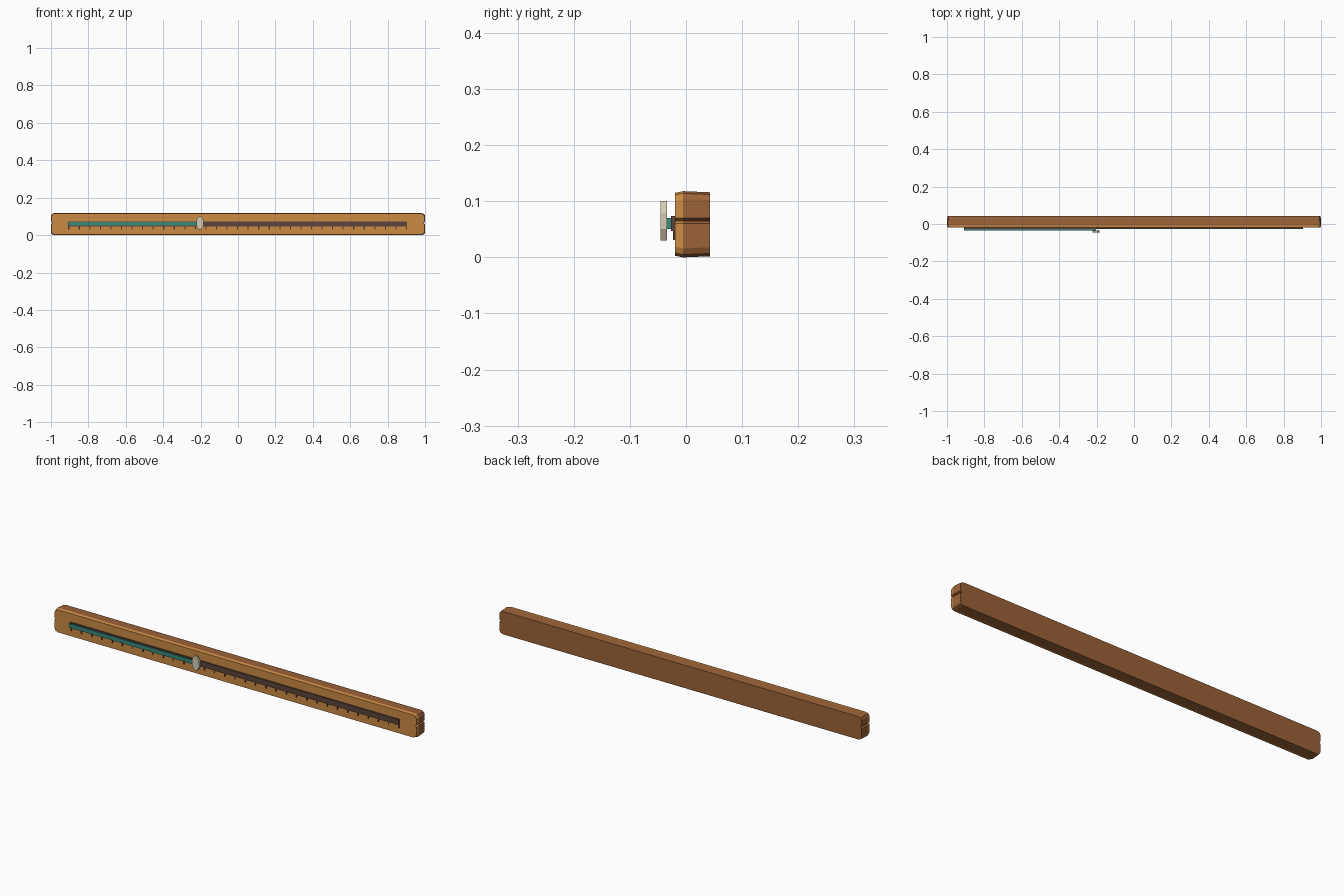
import bpy, bmesh
from math import cos, sin, pi

cube = bpy.data.objects.get("Cube")
if cube:
    bpy.data.objects.remove(cube, do_unlink=True)


def material(name, rgb):
    """Flat colour from 0-255 screen values."""
    linear = [((c / 255 + 0.055) / 1.055) ** 2.4 for c in rgb] + [1]
    m = bpy.data.materials.new(name)
    m.use_nodes = True
    m.diffuse_color = linear
    m.node_tree.nodes["Principled BSDF"].inputs["Base Color"].default_value = linear
    return m


BROWN = material("brown wood", (156, 99, 56))
GOLD = material("golden wood", (204, 139, 68))
DARK = material("dark groove", (92, 68, 58))
TICK = material("tick brown", (82, 58, 46))
TEAL = material("teal", (58, 140, 124))
BONE = material("pale bone", (212, 203, 176))


def loft(name, sections, *mats):
    """Join (y, outline) sections, front to back, and close both ends."""
    bm = bmesh.new()
    rings = [[bm.verts.new((x, y, z)) for x, z in pts] for y, pts in sections]
    n = len(rings[0])
    for a, b in zip(rings, rings[1:]):
        for i in range(n):
            j = (i + 1) % n
            bm.faces.new((a[i], a[j], b[j], b[i]))
    bm.faces.new(rings[0])
    bm.faces.new(rings[-1][::-1])
    bmesh.ops.recalc_face_normals(bm, faces=bm.faces)
    mesh = bpy.data.meshes.new(name)
    bm.to_mesh(mesh)
    bm.free()
    obj = bpy.data.objects.new(name, mesh)
    bpy.context.collection.objects.link(obj)
    for m in mats:
        mesh.materials.append(m)
    return obj


def box(name, x0, x1, y0, y1, z0, z1, mat):
    pts = [(x0, z0), (x1, z0), (x1, z1), (x0, z1)]
    return loft(name, [(y0, pts), (y1, pts)], mat)


def plank_outline(inset):
    """Long plank with clipped corners and a V notch in each end."""
    w, lo, hi = 1 - inset, inset, 0.118 - inset
    right = [(w - 0.018, lo), (w - 0.005, lo + 0.005), (w, lo + 0.016),
             (w, 0.060), (w - 0.010, 0.065), (w, 0.070),
             (w, hi - 0.014), (w - 0.006, hi - 0.004), (w - 0.018, hi)]
    return right + [(-x, z) for x, z in reversed(right)]


# Wooden body: golden front and front bevel, brown sides and back
body = loft("wooden_body", [(-0.020, plank_outline(0.003)),
                            (-0.005, plank_outline(0)),
                            (0.043, plank_outline(0.002))], BROWN, GOLD)
for face in body.data.polygons:
    face.material_index = int(face.center.y < -0.004)

# Groove strip and the teal filled part
LEFT, RIGHT, KNOB = -0.908, 0.904, -0.203
box("groove_strip", LEFT, RIGHT, -0.027, -0.019, 0.047, 0.074, DARK)
box("filled_strip", LEFT, KNOB, -0.034, -0.026, 0.051, 0.070, TEAL)

# Tick marks along the lower edge of the groove
COUNT = 32
for i in range(COUNT + 1):
    x = LEFT + 0.003 + (RIGHT - LEFT - 0.006) * i / COUNT
    box(f"tick_{i}", x - 0.003, x + 0.003, -0.023, -0.019, 0.031, 0.048, TICK)

# Eight-sided knob
angles = [pi / 8 + i * pi / 4 for i in range(8)]
knob = [(KNOB + 0.021 * cos(a), 0.065 + 0.038 * sin(a)) for a in angles]
loft("knob", [(-0.045, knob), (-0.034, knob)], BONE)
